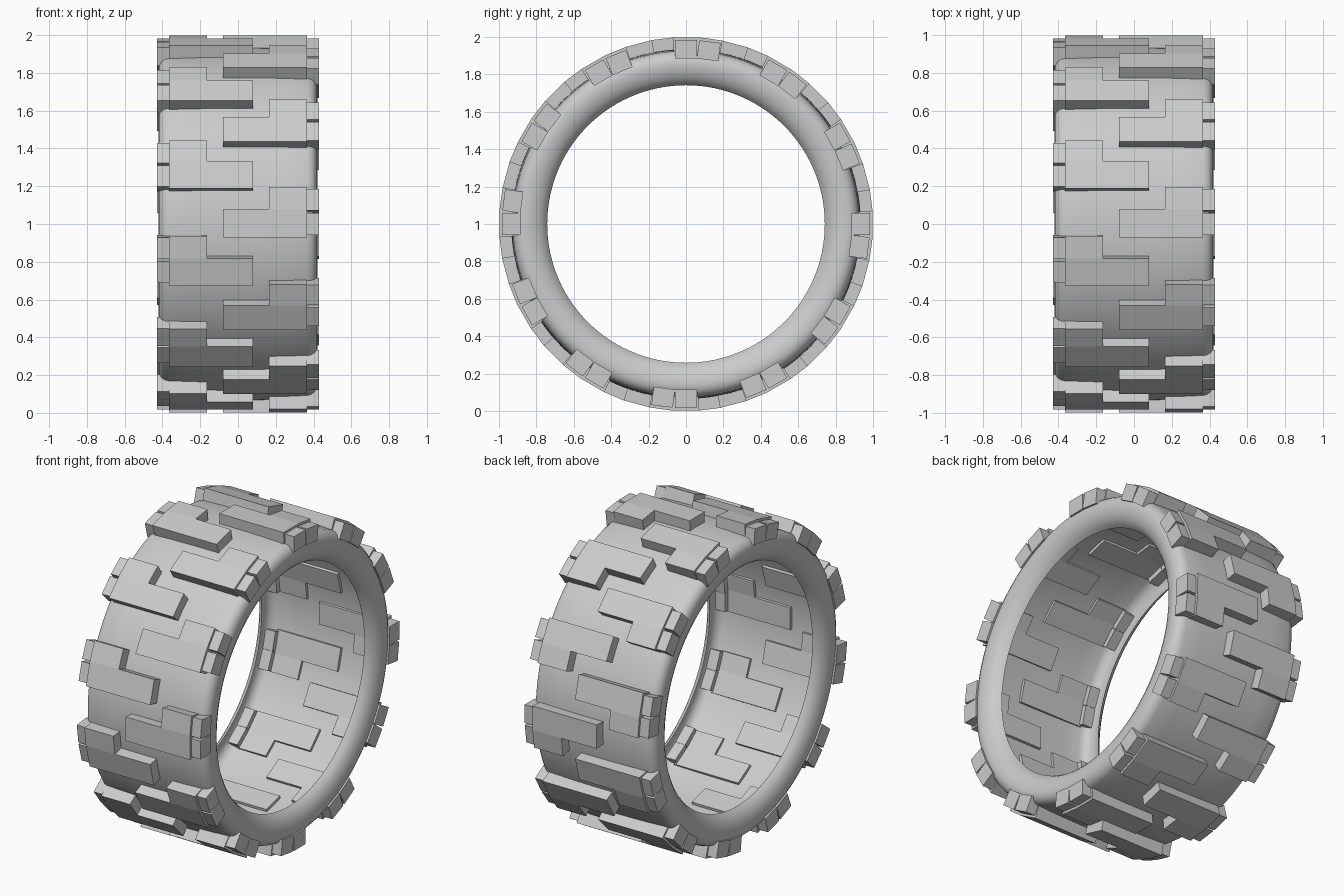
import bpy, bmesh, math

if "Cube" in bpy.data.objects:
    bpy.data.objects.remove(bpy.data.objects["Cube"])

REPEATS = 12                      # tread groups per side
STEP = 2 * math.pi / REPEATS


def polar(x, r, a):
    """Point on the wheel: axis along x, angle measured from the top towards +y."""
    return (x, r * math.sin(a), 1 + r * math.cos(a))


def finish(bm, name, smooth=False):
    bmesh.ops.recalc_face_normals(bm, faces=bm.faces[:])
    me = bpy.data.meshes.new(name)
    bm.to_mesh(me)
    bm.free()
    ob = bpy.data.objects.new(name, me)
    bpy.context.collection.objects.link(ob)
    if smooth:
        for p in me.polygons:
            p.use_smooth = True
    return ob


# Tyre carcass: thin open shell, half profile (x, radius) from bead to crown
half = [(0.355, 0.742), (0.378, 0.757), (0.397, 0.778), (0.411, 0.805),
        (0.419, 0.835), (0.421, 0.862), (0.417, 0.885), (0.406, 0.905),
        (0.388, 0.919), (0.365, 0.926), (0.25, 0.931), (0.12, 0.934)]
profile = half + [(0, 0.935)] + [(-x, r) for x, r in reversed(half)]
SEG = 120
bm = bmesh.new()
rings = [[bm.verts.new(polar(x, r, 2 * math.pi * i / SEG)) for x, r in profile]
         for i in range(SEG)]
for i in range(SEG):
    a, b = rings[i], rings[(i + 1) % SEG]
    for j in range(len(profile) - 1):
        bm.faces.new((a[j], a[j + 1], b[j + 1], b[j]))
finish(bm, "tyre_carcass", smooth=True)

# L-shaped tread block outline in (x, degrees), bent at the middle angle
A0, A1, A2 = -4.1, 4.5, 11.3
outline = [(-0.08, A0), (0.365, A0), (0.365, A1), (0.365, A2),
           (0.165, A2), (0.165, A1), (-0.08, A1)]
caps = [(0, 1, 2, 5, 6), (2, 3, 4, 5)]


def add_tread(bm, side, turn):
    top, low = ([bm.verts.new(polar(side * x, r, turn + math.radians(d)))
                 for x, d in outline] for r in (1.0, 0.918))
    for cap in caps:
        bm.faces.new([top[k] for k in cap])
        bm.faces.new([low[k] for k in cap])
    n = len(outline)
    for k in range(n):
        m = (k + 1) % n
        bm.faces.new((top[k], top[m], low[m], low[k]))


def add_lug(bm, side, angle, w=0.0575, x0=0.35, x1=0.428, r0=0.885, r1=0.983):
    """Radial box wrapping over the shoulder."""
    s, c = math.sin(angle), math.cos(angle)
    verts = []
    for x in (x0, x1):
        for t, r in ((-w, r0), (w, r0), (w, r1), (-w, r1)):
            verts.append(bm.verts.new((side * x, r * s + t * c, 1 + r * c - t * s)))
    for f in ((0, 1, 2, 3), (4, 5, 6, 7), (0, 1, 5, 4),
              (1, 2, 6, 5), (2, 3, 7, 6), (3, 0, 4, 7)):
        bm.faces.new([verts[k] for k in f])


# Tread blocks and paired shoulder lugs, mirrored and staggered half a step
for side, label in ((1, "right"), (-1, "left")):
    offset = 0 if side == 1 else STEP / 2
    treads, lugs = bmesh.new(), bmesh.new()
    for i in range(REPEATS):
        turn = i * STEP + offset
        add_tread(treads, side, turn)
        for d in (0.0, 7.5):
            add_lug(lugs, side, turn + math.radians(d))
    finish(treads, label + "_tread_blocks")
    finish(lugs, label + "_shoulder_lugs")
